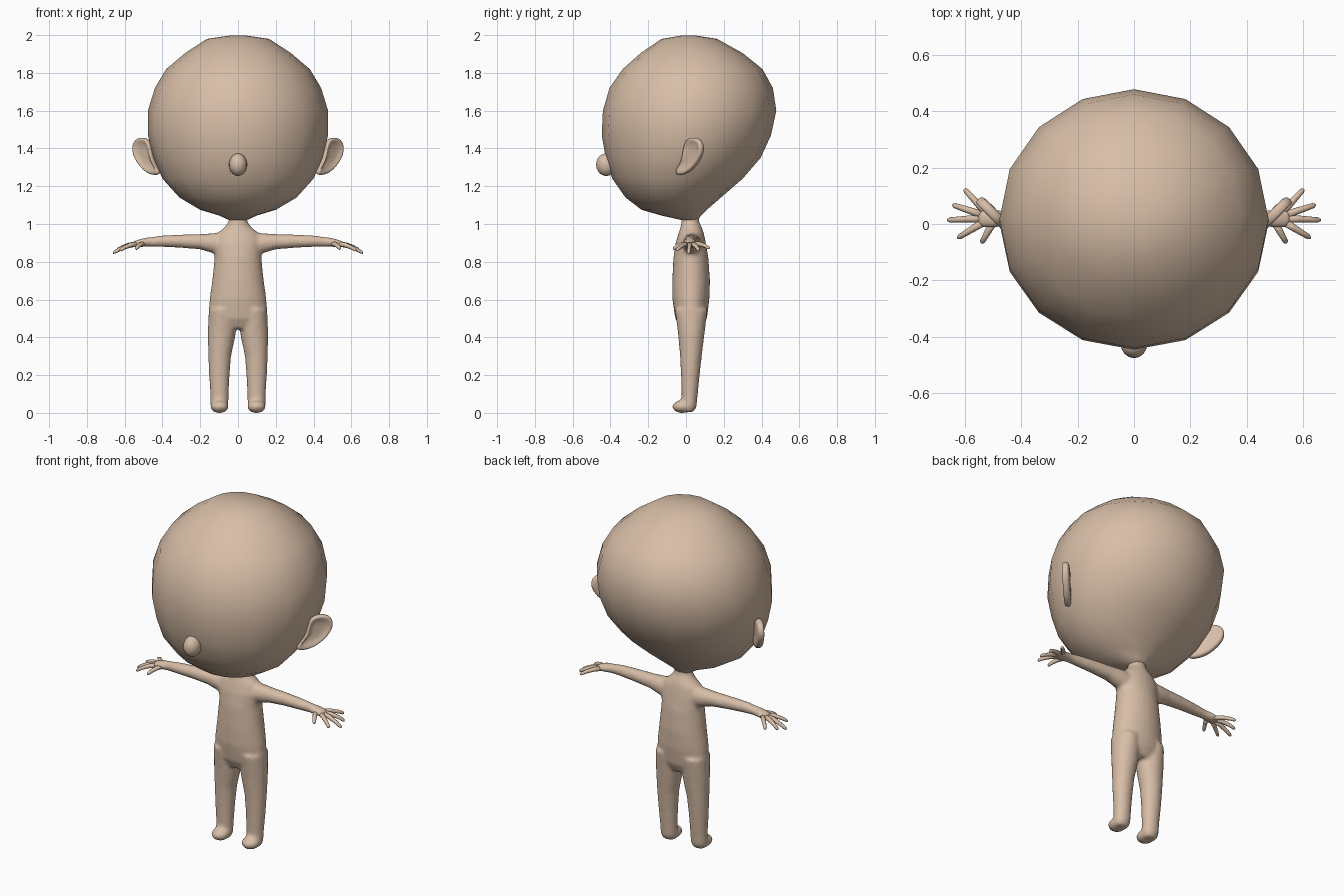
import bpy, bmesh, math
from mathutils import Vector as V

if "Cube" in bpy.data.objects:
    bpy.data.objects.remove(bpy.data.objects["Cube"])

skin = bpy.data.materials.new("peach skin")
skin.diffuse_color = (0.68, 0.51, 0.385, 1)
skin.use_nodes = True
skin.node_tree.nodes["Principled BSDF"].inputs["Base Color"].default_value = skin.diffuse_color
X, Y, Z = V((1, 0, 0)), V((0, 1, 0)), V((0, 0, 1))


def ring(center, u, v, n):
    return [V(center) + u * math.cos(2 * math.pi * i / n) + v * math.sin(2 * math.pi * i / n)
            for i in range(n)]


def loft(bm, rings):
    """Closed skin through rings of equal count; ends are fanned to their centres."""
    vs = [[bm.verts.new(p) for p in r] for r in rings]
    n = len(vs[0])
    for a, b in zip(vs, vs[1:]):
        for i in range(n):
            j = (i + 1) % n
            bm.faces.new((a[i], a[j], b[j], b[i]))
    for end, pts in ((vs[0], rings[0]), (vs[-1], rings[-1])):
        c = bm.verts.new(sum(pts, V()) / n)
        for i in range(n):
            bm.faces.new((end[i], end[(i + 1) % n], c))


def finish(name, bm, mirror=False):
    bmesh.ops.recalc_face_normals(bm, faces=bm.faces)
    me = bpy.data.meshes.new(name)
    for f in bm.faces:
        f.smooth = True
    bm.to_mesh(me)
    bm.free()
    me.materials.append(skin)
    ob = bpy.data.objects.new(name, me)
    bpy.context.collection.objects.link(ob)
    if mirror:
        ob.modifiers.new("mirror", 'MIRROR')
    return ob


def upright(rows, n, cx=0.0):
    """Horizontal rings from rows of (z, front y, back y, half width)."""
    return [ring((cx, (f + b) / 2, z), X * w, Y * (b - f) / 2, n) for z, f, b, w in rows]


def ball(bm, center, r):
    g = bmesh.ops.create_uvsphere(bm, u_segments=16, v_segments=10, radius=1)
    for v in g["verts"]:
        v.co = V((v.co.x * r[0], v.co.y * r[1], v.co.z * r[2])) + V(center)


# head: large egg with sixteen sides
bm = bmesh.new()
loft(bm, upright([
    (1.998, -.02, .05, .04), (1.98, -.13, .165, .165), (1.905, -.24, .30, .28),
    (1.82, -.335, .405, .38), (1.72, -.405, .46, .44), (1.60, -.44, .478, .477),
    (1.47, -.446, .45, .477), (1.35, -.425, .395, .447), (1.24, -.39, .30, .40),
    (1.14, -.32, .185, .31), (1.075, -.235, .11, .20), (1.045, -.13, .08, .10),
    (1.02, -.02, .062, .046)], 16))
finish("head", bm)

# nose
bm = bmesh.new()
ball(bm, (0, -.422, 1.314), (.048, .054, .06))
finish("nose", bm)

# body: torso, arms with palms, legs and feet blended into one skin
bm = bmesh.new()
loft(bm, upright([
    (1.06, -.022, .066, .046), (1.01, -.024, .07, .05), (.98, -.03, .085, .075),
    (.95, -.04, .095, .112), (.9, -.055, .105, .128), (.82, -.067, .119, .124),
    (.7, -.073, .127, .137), (.6, -.072, .124, .151), (.5, -.057, .111, .157),
    (.445, -.03, .085, .13)], 24))
arm = [(.03, .03, .89, .05, .055), (.12, .03, .897, .05, .056), (.2, .028, .906, .042, .041),
       (.3, .025, .909, .036, .036), (.4, .02, .909, .031, .031), (.46, .02, .906, .027, .026),
       (.51, .02, .901, .037, .023), (.555, .022, .892, .032, .017)]
for s in (1, -1):
    loft(bm, [ring((s * x, y, z), Y * ry, Z * rz, 16) for x, y, z, ry, rz in arm])
    leg = [(.55, -.06, .115, .07, .085), (.42, -.043, .099, .075, .086),
           (.3, -.032, .084, .061, .097), (.2, -.027, .073, .055, .099),
           (.1, -.024, .063, .049, .098), (.03, -.024, .056, .048, .098),
           (.004, -.015, .04, .035, .098)]
    loft(bm, [ring((s * cx, (f + b) / 2, z), X * w, Y * (b - f) / 2, 16)
              for z, f, b, w, cx in leg])
    ball(bm, (s * .098, -.02, .033), (.05, .054, .034))
body = finish("body", bm)
m = body.modifiers.new("blend", 'REMESH')
m.mode = 'VOXEL'
m.voxel_size = .009
m.use_smooth_shade = True
m = body.modifiers.new("soften", 'SMOOTH')
m.factor = .5
m.iterations = 10

# fingers and thumb: tapered, slightly arched tubes
bm = bmesh.new()
for a, b in [((.525, .04, .895), (.602, .124, .872)), ((.54, .033, .894), (.644, .068, .86)),
             ((.54, .02, .894), (.662, .014, .846)), ((.535, .006, .894), (.626, -.05, .86)),
             ((.50, .005, .895), (.541, -.068, .868))]:
    a, b = V(a), V(b)
    d = (b - a).normalized()
    u = d.cross(Z).normalized()
    w = u.cross(d)
    loft(bm, [ring(a.lerp(b, t) + Z * .008 * math.sin(math.pi * t), u * r, w * r, 8)
              for t, r in ((0, .014), (.35, .0125), (.7, .0105), (.93, .009), (1, .004))])
finish("fingers", bm, True)

# ears: dished plates turned outward and back
outline = [(0, 1.45), (.05, 1.46), (.10, 1.452), (.124, 1.41), (.112, 1.36), (.065, 1.305),
           (.01, 1.268), (-.05, 1.255), (-.082, 1.265), (-.07, 1.29), (-.03, 1.33), (-.018, 1.40)]
along, out = V((.7, .71, 0)), V((.71, -.7, 0))
cs, cz = .035, 1.37
bm = bmesh.new()
loft(bm, [[V((.47, .005, 0)) + along * (cs + (s - cs) * k) + Z * (cz + (z - cz) * k) + out * t
           for s, z in outline]
          for k, t in ((.6, -.02), (.92, -.018), (1, -.008), (1, .01), (.92, .018), (.8, .016), (.55, .006))])
ear = finish("ears", bm, True)
m = ear.modifiers.new("round", 'SUBSURF')
m.levels = m.render_levels = 1
